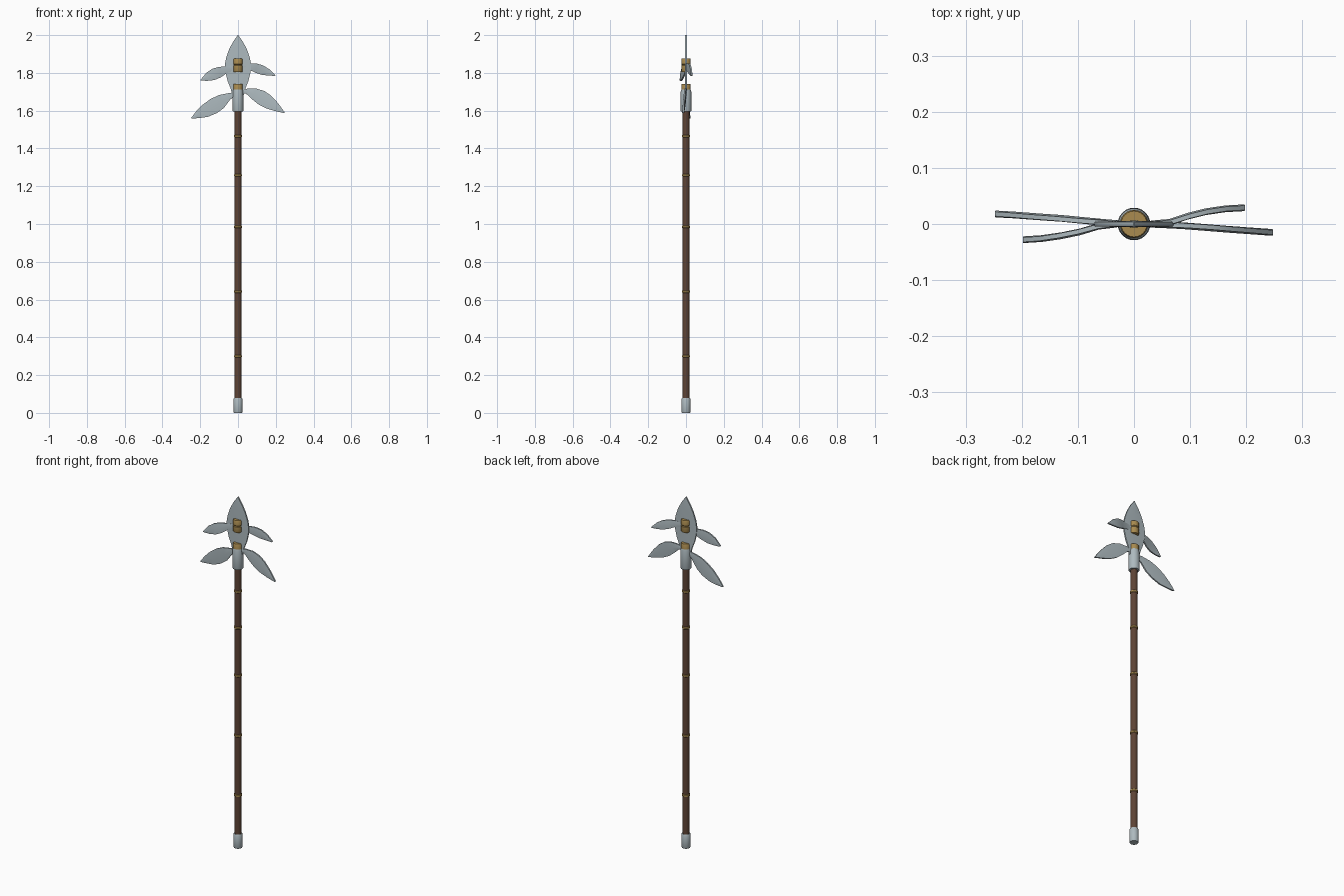
import bpy, bmesh, math
from mathutils import Vector


def material(name, rgb):
    m = bpy.data.materials.new(name)
    m.diffuse_color = (*rgb, 1)
    return m


STEEL = material("steel", (0.42, 0.49, 0.52))
BRASS = material("brass", (0.40, 0.26, 0.08))
WOOD = material("wood", (0.11, 0.057, 0.036))


def finish(bm, name, mat, angle):
    bmesh.ops.recalc_face_normals(bm, faces=bm.faces)
    me = bpy.data.meshes.new(name)
    bm.to_mesh(me)
    bm.free()
    me.materials.append(mat)
    ob = bpy.data.objects.new(name, me)
    bpy.context.collection.objects.link(ob)
    bpy.context.view_layer.objects.active = ob
    ob.select_set(True)
    bpy.ops.object.shade_smooth_by_angle(angle=math.radians(angle))
    ob.select_set(False)
    return ob


def loft(bm, rings):
    rows = [[bm.verts.new(p) for p in r] for r in rings]
    n = len(rows[0])
    for a, b in zip(rows, rows[1:]):
        for i in range(n):
            j = (i + 1) % n
            bm.faces.new((a[i], a[j], b[j], b[i]))
    bm.faces.new(rows[0])
    bm.faces.new(rows[-1])


def lathe(name, profile, mat, sides=24):
    """Turned part from (radius, z) points."""
    bm = bmesh.new()
    loft(bm, [[(r * math.cos(math.tau * i / sides), r * math.sin(math.tau * i / sides), z)
               for i in range(sides)] for r, z in profile])
    return finish(bm, name, mat, 35)


def blade(name, stations, edge=0.004, ridge=0.006):
    """Ridged slab; each station is (x1, z1, x2, z2, y) across the blade."""
    bm = bmesh.new()
    rings = []
    for x1, z1, x2, z2, y in stations:
        xm, zm = (x1 + x2) / 2, (z1 + z2) / 2
        rings.append([(x1, y - edge, z1), (xm, y - ridge, zm), (x2, y - edge, z2),
                      (x2, y + edge, z2), (xm, y + ridge, zm), (x1, y + edge, z1)])
    loft(bm, rings)
    return finish(bm, name, STEEL, 20)


# Shaft, foot cap and socket
lathe("shaft", [(0.018, 0.05), (0.018, 1.62)], WOOD)
lathe("foot_cap", [(0.022, 0), (0.024, 0.004), (0.024, 0.074), (0.021, 0.08)], STEEL)
lathe("socket", [(0.027, 1.595), (0.029, 1.60), (0.028, 1.70), (0.024, 1.715)], STEEL)

# Brass bands along the shaft
for i, z in enumerate((0.30, 0.642, 0.985, 1.258, 1.465)):
    lathe(f"shaft_band_{i + 1}", [(0.018, z - 0.007), (0.021, z - 0.004),
                                  (0.021, z + 0.004), (0.018, z + 0.007)], BRASS)

# Brass collars on the head
lathe("lower_collar", [(0.025, 1.70), (0.025, 1.737), (0.023, 1.741)], BRASS)
lathe("upper_collar", [(0.023, 1.805), (0.025, 1.809), (0.025, 1.838), (0.022, 1.842),
                       (0.025, 1.846), (0.025, 1.871), (0.023, 1.875)], BRASS)

# Central spear blade
blade("spear_blade", [(-w, z, w, z, 0) for w, z in (
    (0.030, 1.68), (0.040, 1.72), (0.056, 1.76), (0.067, 1.805), (0.070, 1.84),
    (0.063, 1.88), (0.047, 1.925), (0.026, 1.965), (0.001, 2.0))])

# Side blades: upper pair and lower pair
blade("upper_blade_right", [
    (0.030, 1.850, 0.030, 1.820, 0.0), (0.065, 1.850, 0.062, 1.815, 0.003),
    (0.100, 1.849, 0.092, 1.801, 0.014), (0.132, 1.840, 0.125, 1.790, 0.022),
    (0.165, 1.820, 0.160, 1.786, 0.027), (0.198, 1.788, 0.196, 1.784, 0.029)])
blade("upper_blade_left", [
    (-0.030, 1.840, -0.030, 1.810, 0.0), (-0.063, 1.834, -0.063, 1.796, -0.004),
    (-0.100, 1.832, -0.092, 1.776, -0.014), (-0.135, 1.822, -0.125, 1.762, -0.021),
    (-0.168, 1.800, -0.162, 1.758, -0.026), (-0.198, 1.764, -0.197, 1.759, -0.028)])
blade("lower_blade_right", [
    (0.015, 1.705, 0.018, 1.695, 0.0), (0.050, 1.717, 0.043, 1.690, -0.001),
    (0.097, 1.717, 0.075, 1.660, -0.003), (0.140, 1.704, 0.110, 1.632, -0.006),
    (0.175, 1.680, 0.150, 1.612, -0.009), (0.212, 1.640, 0.195, 1.598, -0.012),
    (0.248, 1.590, 0.245, 1.587, -0.015)])
blade("lower_blade_left", [
    (-0.015, 1.695, -0.018, 1.675, 0.0), (-0.050, 1.693, -0.040, 1.660, 0.002),
    (-0.100, 1.683, -0.075, 1.614, 0.006), (-0.145, 1.662, -0.112, 1.587, 0.010),
    (-0.185, 1.633, -0.160, 1.567, 0.013), (-0.220, 1.598, -0.205, 1.561, 0.016),
    (-0.248, 1.562, -0.246, 1.558, 0.018)])
